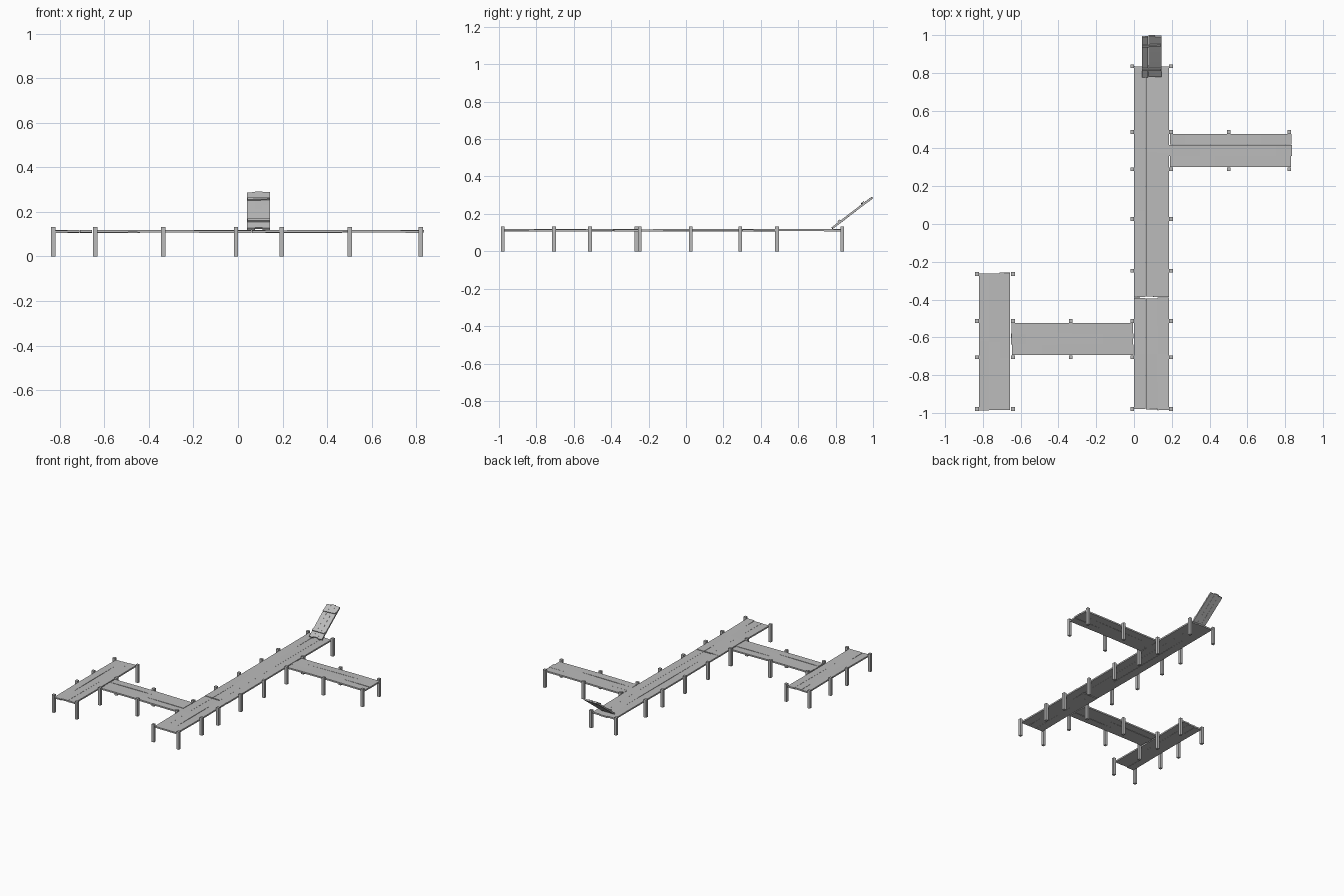
import bpy, bmesh, math, random
from mathutils import Matrix, Vector

random.seed(4)
cube = bpy.data.objects.get("Cube")
if cube:
    bpy.data.objects.remove(cube)

wood = bpy.data.materials.new("weathered_grey_wood")
wood.use_nodes = True
GREY = (0.5, 0.5, 0.5, 1)
wood.diffuse_color = GREY
wood.node_tree.nodes["Principled BSDF"].inputs["Base Color"].default_value = GREY


def finish(name, bm):
    mesh = bpy.data.meshes.new(name)
    bm.to_mesh(mesh)
    bm.free()
    mesh.materials.append(wood)
    obj = bpy.data.objects.new(name, mesh)
    bpy.context.collection.objects.link(obj)
    return obj


def add_box(bm, centre, size, cuts=0):
    """Box in bm, optionally sliced along its local y."""
    m = Matrix.Translation(centre) @ Matrix.Diagonal((*size, 1))
    verts = bmesh.ops.create_cube(bm, size=1, matrix=m)["verts"]
    if cuts:
        edges = [e for e in bm.edges if e.verts[0] in verts
                 and abs(e.verts[0].co.y - e.verts[1].co.y) > size[1] / 2]
        bmesh.ops.subdivide_edges(bm, edges=edges, cuts=cuts)


def deck(name, x0, x1, y0, y1, across=False, planks=3, z=0.113, bend=0.0015):
    """Lengthwise planks with gentle warping and uneven ends."""
    length, width = (x1 - x0, y1 - y0) if across else (y1 - y0, x1 - x0)
    w = width / planks
    bm = bmesh.new()
    for i in range(planks):
        part = bmesh.new()
        add_box(part, (0, 0, 0), (w - 0.0006, length, 0.011), 7)
        phase = random.uniform(0, math.tau)
        ends = {s: random.uniform(-0.006, 0.002) for s in (-1, 1)}
        for v in part.verts:
            t = v.co.y / length
            v.co.z += bend * math.sin(phase + 5 * t)
            if abs(t) > 0.49:
                s = 1 if t > 0 else -1
                v.co.y += s * (ends[s] + random.uniform(-0.001, 0.001))
            v.co.x += (i - (planks - 1) / 2) * w
        mesh = bpy.data.meshes.new("temp_plank")
        part.to_mesh(mesh)
        part.free()
        bm.from_mesh(mesh)
        bpy.data.meshes.remove(mesh)
    if across:
        bm.transform(Matrix.Rotation(-math.pi / 2, 4, "Z"))
    bm.transform(Matrix.Translation(((x0 + x1) / 2, (y0 + y1) / 2, z)))
    return finish(name, bm)


# Walkways
deck("main_deck_front", 0, 0.186, -0.985, -0.39)
deck("main_deck_back", 0, 0.186, -0.389, 0.838)
deck("left_arm_deck", 0.186, 0.833, 0.302, 0.478, across=True)
deck("right_arm_deck", -0.652, 0.0, -0.694, -0.523, across=True)
deck("right_end_deck", -0.822, -0.656, -0.986, -0.258)

# Posts
rows = {
    "main_post": ((-0.009, 0.196), (-0.98, -0.706, -0.513, -0.247, 0.026, 0.29, 0.487, 0.835)),
    "left_arm_post": ((0.502, 0.822), (0.29, 0.487)),
    "right_arm_post": ((-0.335,), (-0.706, -0.513)),
    "right_end_post": ((-0.831, -0.641), (-0.98, -0.706, -0.513, -0.265)),
}
for name, (xs, ys) in rows.items():
    bm = bmesh.new()
    for x in xs:
        for y in ys:
            add_box(bm, (x, y, 0.066), (0.02, 0.02, 0.132))
    finish(name + "s", bm)

# Tilted gangplank with two cross battens
foot, top = Vector((0.093, 0.781, 0.124)), Vector((0.093, 0.996, 0.287))
slope = top - foot
angle = math.atan2(slope.z, slope.y)
tilt = Matrix.Translation((foot + top) / 2) @ Matrix.Rotation(angle, 4, "X")

ramp = deck("gangplank_boards", -0.052, 0.052, -slope.length / 2, slope.length / 2,
            z=0, bend=0.0005)
ramp.data.transform(tilt)

bm = bmesh.new()
for y, turn in ((-0.083, 0.0), (0.077, 0.06)):
    start = len(bm.verts)
    add_box(bm, (0, 0, 0), (0.1, 0.014, 0.008))
    bm.verts.ensure_lookup_table()
    bmesh.ops.transform(bm, verts=bm.verts[start:],
                        matrix=Matrix.Translation((0, y, 0.009)) @ Matrix.Rotation(turn, 4, "Z"))
bm.transform(tilt)
finish("gangplank_battens", bm)
